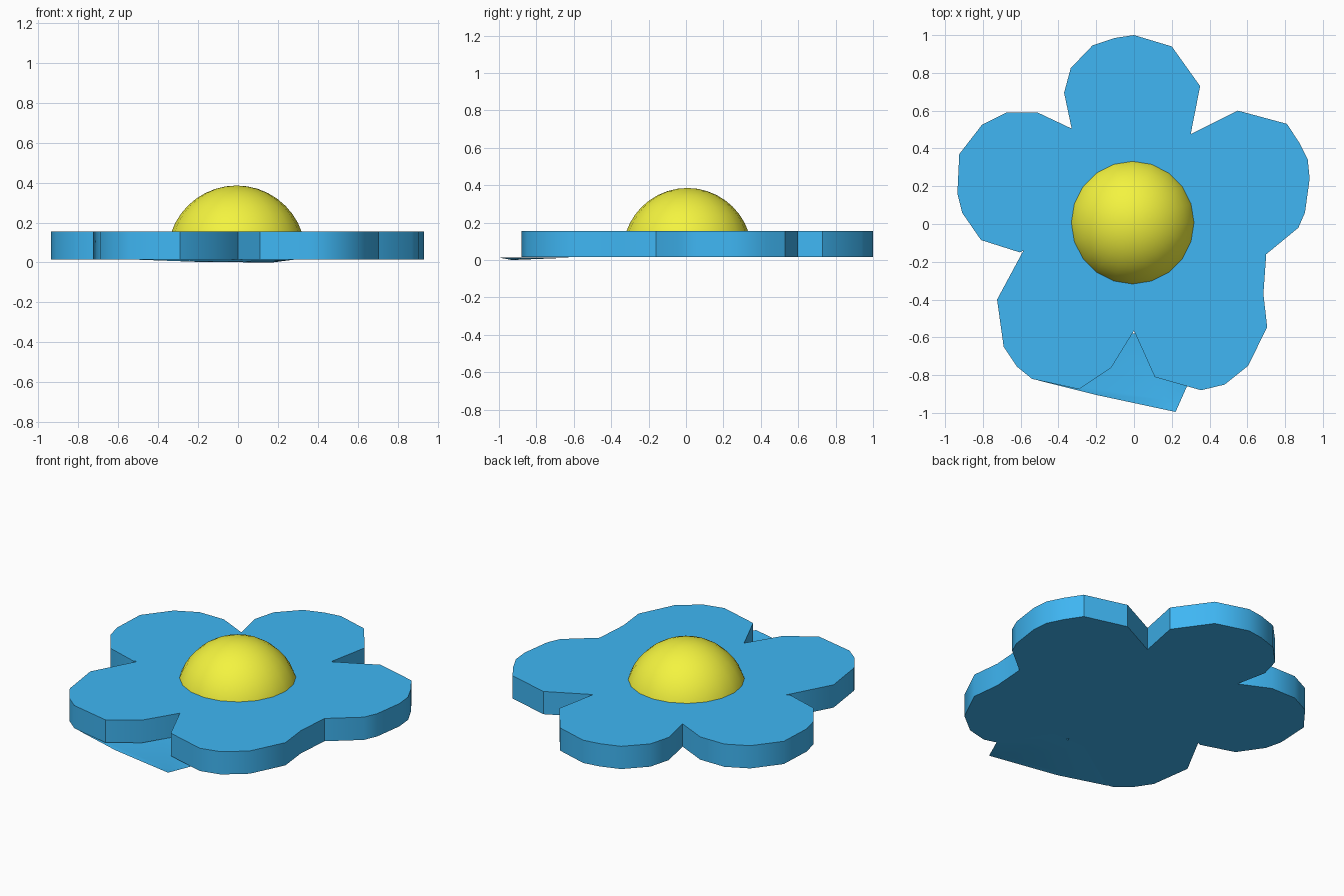
import bpy, bmesh, math
from mathutils import Matrix

if "Cube" in bpy.data.objects:
    bpy.data.objects.remove(bpy.data.objects["Cube"])


def material(name, rgb):
    m = bpy.data.materials.new(name)
    m.diffuse_color = (*rgb, 1)
    m.use_nodes = True
    m.node_tree.nodes["Principled BSDF"].inputs["Base Color"].default_value = m.diffuse_color
    return m


def make_object(name, bm, mat, angle):
    bmesh.ops.recalc_face_normals(bm, faces=bm.faces)
    me = bpy.data.meshes.new(name)
    bm.to_mesh(me)
    bm.free()
    ob = bpy.data.objects.new(name, me)
    bpy.context.collection.objects.link(ob)
    me.materials.append(mat)
    bpy.ops.object.select_all(action='DESELECT')
    ob.select_set(True)
    bpy.context.view_layer.objects.active = ob
    bpy.ops.object.shade_smooth_by_angle(angle=math.radians(angle))
    return ob


def slab(name, outline, z0, z1, mat):
    bm = bmesh.new()
    face = bm.faces.new([bm.verts.new((x, y, z0)) for x, y in outline])
    ext = bmesh.ops.extrude_face_region(bm, geom=[face], use_keep_orig=True)
    verts = [v for v in ext["geom"] if isinstance(v, bmesh.types.BMVert)]
    bmesh.ops.translate(bm, vec=(0, 0, z1 - z0), verts=verts)
    bmesh.ops.triangulate(bm, faces=[f for f in bm.faces if len(f.verts) > 4])
    return make_object(name, bm, mat, 40)


blue = material("petal_blue", (0.05, 0.47, 0.9))
yellow = material("centre_yellow", (0.9, 0.9, 0.05))

# five irregular petals, one outline run per petal
top = [(-0.33, 0.505), (-0.37, 0.695), (-0.335, 0.825), (-0.22, 0.945),
       (-0.10, 0.985), (0, 1.0), (0.2, 0.94), (0.35, 0.73), (0.30, 0.475)]
right = [(0.55, 0.60), (0.81, 0.53), (0.875, 0.43), (0.92, 0.34),
         (0.93, 0.24), (0.905, 0.06), (0.87, -0.02), (0.70, -0.16)]
lower_right = [(0.685, -0.37), (0.705, -0.545), (0.605, -0.75),
               (0.48, -0.85), (0.355, -0.88), (0.11, -0.81), (0, -0.565)]
lower_left = [(-0.12, -0.76), (-0.29, -0.875), (-0.54, -0.82),
              (-0.62, -0.755), (-0.69, -0.65), (-0.725, -0.40), (-0.585, -0.14)]
left = [(-0.605, -0.15), (-0.81, -0.085), (-0.91, 0.06), (-0.935, 0.16),
        (-0.925, 0.37), (-0.805, 0.525), (-0.675, 0.59), (-0.51, 0.59)]
slab("petals", top + right + lower_right + lower_left + left, 0.015, 0.155, blue)

# thin, slightly folded flap under the gap between the lower petals
bm = bmesh.new()
pts = [(-0.50, -0.83, 0.014), (-0.20, -0.905, 0.003), (0.22, -0.995, 0.012),
       (0.28, -0.86, 0.014), (0.10, -0.58, 0.014), (-0.12, -0.58, 0.014)]
rim = [bm.verts.new(p) for p in pts]
fold = bm.verts.new((0.17, -0.93, 0.0))
for a, b in zip(rim, rim[1:] + rim[:1]):
    bm.faces.new((a, b, fold))
make_object("lower_flap", bm, blue, 30)

# domed flower centre, closed inside the petals
bm = bmesh.new()
bmesh.ops.create_uvsphere(bm, u_segments=20, v_segments=20, radius=0.345,
                          matrix=Matrix.Translation((-0.007, 0.007, 0.04)))
cut = bmesh.ops.bisect_plane(bm, geom=bm.verts[:] + bm.edges[:] + bm.faces[:],
                             plane_co=(0, 0, 0.1), plane_no=(0, 0, 1), clear_inner=True)
bmesh.ops.holes_fill(bm, edges=[e for e in bm.edges if e.is_boundary])
make_object("flower_centre", bm, yellow, 40)
